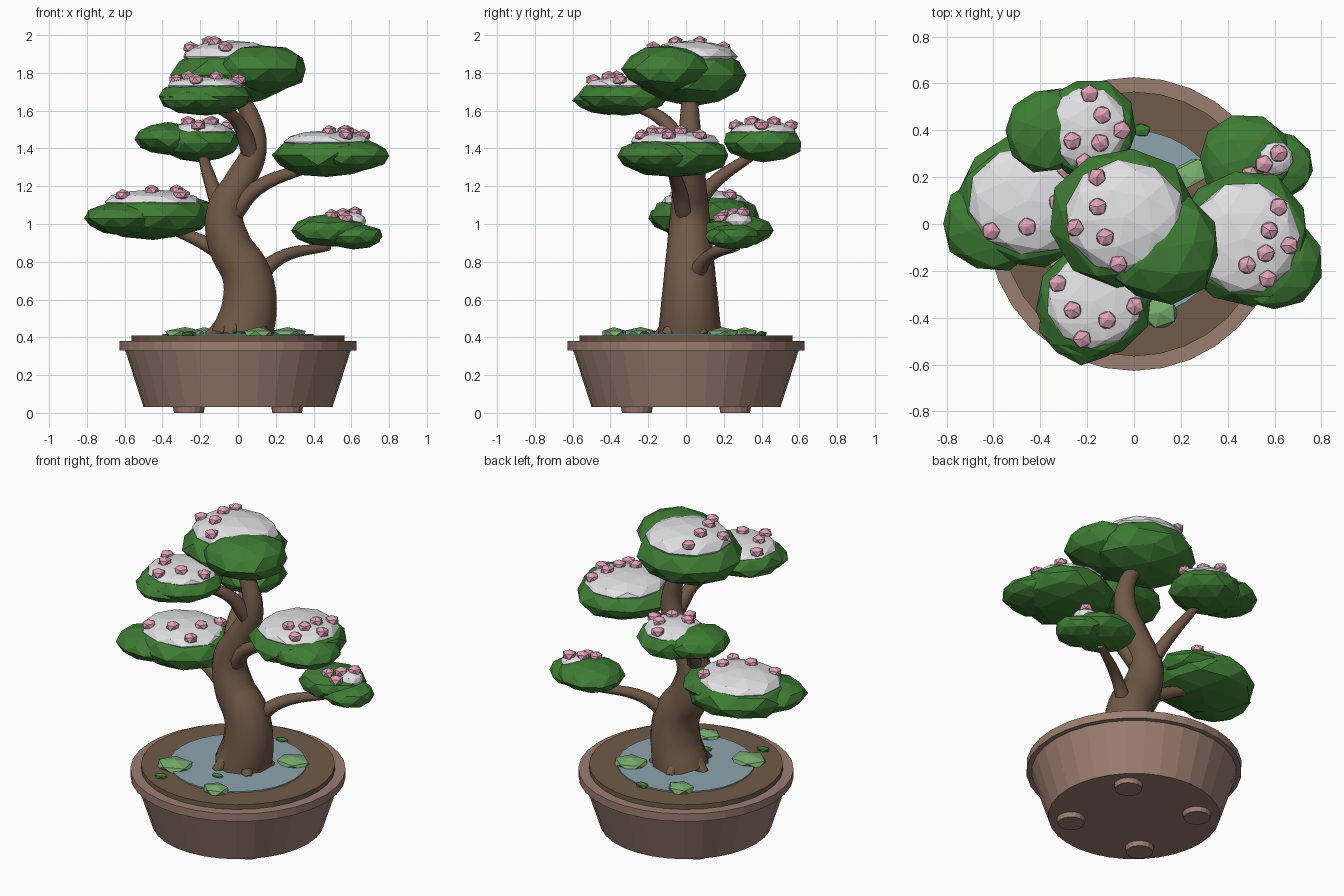
import bpy, bmesh, math, random
from mathutils import Matrix, Vector

if "Cube" in bpy.data.objects:
    bpy.data.objects.remove(bpy.data.objects["Cube"])

random.seed(7)


def material(name, rgb):
    m = bpy.data.materials.new(name)
    m.diffuse_color = (*[((c / 255 + 0.055) / 1.055) ** 2.4 for c in rgb], 1)
    m.use_nodes = True
    m.node_tree.nodes["Principled BSDF"].inputs["Base Color"].default_value = m.diffuse_color
    return m


CLAY = material("clay", (156, 125, 112))
SOIL = material("soil", (112, 91, 72))
BARK = material("bark", (112, 89, 71))
LEAF = material("leaf_green", (62, 124, 52))
SNOW = material("snow_white", (226, 226, 229))
PINK = material("blossom_pink", (222, 162, 183))
WATER = material("water_blue", (141, 164, 174))
MOSS = material("moss_green", (120, 172, 110))


def finish(name, bm, mat):
    bmesh.ops.recalc_face_normals(bm, faces=bm.faces)
    me = bpy.data.meshes.new(name)
    bm.to_mesh(me)
    bm.free()
    me.materials.append(mat)
    bpy.context.collection.objects.link(bpy.data.objects.new(name, me))


def frustum(name, mat, r1, r2, z1, z2, x=0, y=0, sides=32):
    bm = bmesh.new()
    bmesh.ops.create_cone(bm, cap_ends=True, segments=sides, radius1=r1, radius2=r2,
                          depth=z2 - z1, matrix=Matrix.Translation((x, y, (z1 + z2) / 2)))
    finish(name, bm, mat)


def blobs(name, mat, parts, jitter, subdiv):
    """Faceted, slightly uneven ellipsoids given as (centre, radii)."""
    bm = bmesh.new()
    for c, r in parts:
        verts = bmesh.ops.create_icosphere(bm, subdivisions=subdiv, radius=1)["verts"]
        spin = Matrix.Rotation(random.uniform(0, math.tau), 3, "Z")
        for v in verts:
            p = spin @ v.co * (1.02 + random.uniform(-jitter, jitter))
            v.co = Vector(c) + p * Vector((1, 1, 1)).length / math.sqrt(3) if r is None else \
                Vector(c) + Vector([a * b for a, b in zip(p, r)])
    finish(name, bm, mat)


def tube(name, pts, r1, r2, power=1):
    """Smooth limb through points, tapering from r1 to r2."""
    cu = bpy.data.curves.new(name, "CURVE")
    cu.dimensions = "3D"
    cu.bevel_depth = 1
    cu.bevel_resolution = 3
    cu.resolution_u = 6
    cu.use_fill_caps = True
    sp = cu.splines.new("BEZIER")
    sp.bezier_points.add(len(pts) - 1)
    for i, (bp, co) in enumerate(zip(sp.bezier_points, pts)):
        bp.co = co
        bp.radius = r2 + (r1 - r2) * (1 - i / (len(pts) - 1)) ** power
        bp.handle_left_type = bp.handle_right_type = "AUTO"
    path = bpy.data.objects.new(name + "_path", cu)
    bpy.context.collection.objects.link(path)
    me = bpy.data.meshes.new_from_object(path.evaluated_get(bpy.context.evaluated_depsgraph_get()))
    bpy.data.objects.remove(path)
    me.materials.clear()
    me.materials.append(BARK)
    me.polygons.foreach_set("use_smooth", [len(p.vertices) == 4 for p in me.polygons])
    bpy.context.collection.objects.link(bpy.data.objects.new(name, me))


# Pot, rim, feet, soil and pond
frustum("pot_body", CLAY, 0.50, 0.60, 0.03, 0.34)
frustum("pot_rim", CLAY, 0.627, 0.627, 0.33, 0.38)
for sx in (-1, 1):
    for sy in (-1, 1):
        frustum("pot_foot", CLAY, 0.078, 0.085, 0, 0.035, sx * 0.26, sy * 0.26, 16)
frustum("soil", SOIL, 0.565, 0.565, 0.375, 0.41)
frustum("pond", WATER, 0.40, 0.40, 0.41, 0.418)

# Moss clumps and fallen leaves on the soil
for x, y, s in [(-0.28, -0.24, 0.12), (0.26, 0.19, 0.11), (0.11, -0.38, 0.085), (-0.18, 0.31, 0.085)]:
    blobs("moss_clump", MOSS, [((x, y, 0.418), (s, s * 0.85, 0.036))], 0.04, 1)
for x, y in [(-0.26, -0.41), (0.03, 0.40), (0.01, -0.22)]:
    blobs("fallen_leaf", LEAF, [((x, y, 0.418), (0.042, 0.03, 0.016))], 0.1, 1)

# Trunk: S-bend in x with evenly rising points
bend = [0.02, 0.06, 0.045, -0.045, -0.07, 0.01, 0.085, 0.07, -0.02]
tube("trunk", [(x, 0.02, 0.40 + 0.165 * i) for i, x in enumerate(bend)], 0.17, 0.036)
for i in range(5):
    a = i * math.tau / 5 + 0.5
    tube("root", [(0.02 + d * math.cos(a), 0.01 + d * math.sin(a), z)
                  for d, z in ((0.08, 0.47), (0.18, 0.405))], 0.06, 0.025)

# Branches
tube("branch_right_low", [(0.08, 0.03, 0.69), (0.22, 0.11, 0.82), (0.48, 0.27, 0.88)], 0.05, 0.022)
tube("branch_right_mid", [(-0.04, 0, 1.04), (0.10, -0.04, 1.19), (0.40, -0.08, 1.31)], 0.055, 0.026)
tube("branch_left_low", [(-0.02, 0.01, 0.80), (-0.20, 0.05, 0.91), (-0.40, 0.09, 0.99)], 0.05, 0.024)
tube("branch_left_mid", [(-0.08, 0.02, 1.04), (-0.14, 0.14, 1.21), (-0.19, 0.36, 1.37)], 0.05, 0.025)
tube("branch_upper_front", [(0.07, 0, 1.37), (0, -0.11, 1.54), (-0.15, -0.30, 1.64)], 0.05, 0.025)


def top_height(x, y, parts):
    """Highest surface of the ellipsoids above (x, y)."""
    best = 0
    for c, r in parts:
        q = 1 - ((x - c[0]) / r[0]) ** 2 - ((y - c[1]) / r[1]) ** 2
        if q > 0:
            best = max(best, c[2] + r[2] * math.sqrt(q))
    return best


def pad(name, centre, radii, sides, count, start, step, snow_x=0, snow_size=0.82):
    """Foliage with smaller side lobes, a snow cap, and blossoms fanned over the top."""
    c, r = Vector(centre), Vector(radii)
    leaves = [(c, r)] + [(c + Vector(s[:3]), r * s[3]) for s in sides]
    blobs("foliage_" + name, LEAF, leaves, 0.05, 2)
    snow = (c + Vector((snow_x, 0, 0.6 * r.z)),
            Vector((r.x * snow_size, r.y * snow_size, 0.53 * r.z)))
    blobs("snow_" + name, SNOW, [snow], 0.02, 2)
    flowers = []
    for i in range(count):
        a = math.radians(start + step * i)
        reach = 0.7 if i % 2 == 0 else 0.4
        x, y = c.x + reach * r.x * math.cos(a), c.y + reach * r.y * math.sin(a)
        z = top_height(x, y, leaves + [snow]) + 0.004
        flowers.append(((x, y, z), (0.042, 0.042, 0.032)))
    blobs("blossoms_" + name, PINK, flowers, 0.03, 1)


# Foliage pads; each side lobe is (offset x, y, z, relative size)
pad("top", (-0.04, 0.03, 1.79), (0.31, 0.29, 0.16), [(0.16, -0.13, 0.03, 0.8)], 5, 123, 35)
pad("upper_front", (-0.17, -0.33, 1.675), (0.25, 0.24, 0.095), [(-0.04, -0.08, -0.02, 0.77)], 5, 153, 50)
pad("left_mid", (-0.20, 0.41, 1.43), (0.21, 0.21, 0.10), [(-0.17, -0.01, 0.02, 0.85)], 6, 86, -45)
pad("left_low", (-0.45, 0.10, 1.04), (0.31, 0.28, 0.125),
    [(0.12, 0.05, 0.03, 0.67), (-0.15, -0.10, -0.01, 0.7)], 5, 42, -45)
pad("right_mid", (0.47, -0.06, 1.365), (0.28, 0.29, 0.115), [(0.13, -0.10, -0.005, 0.72)], 6, 41, -25)
pad("right_low", (0.48, 0.28, 0.965), (0.20, 0.18, 0.085), [(0.13, -0.03, -0.03, 0.8)], 4, 10, -30, 0.12, 0.4)
